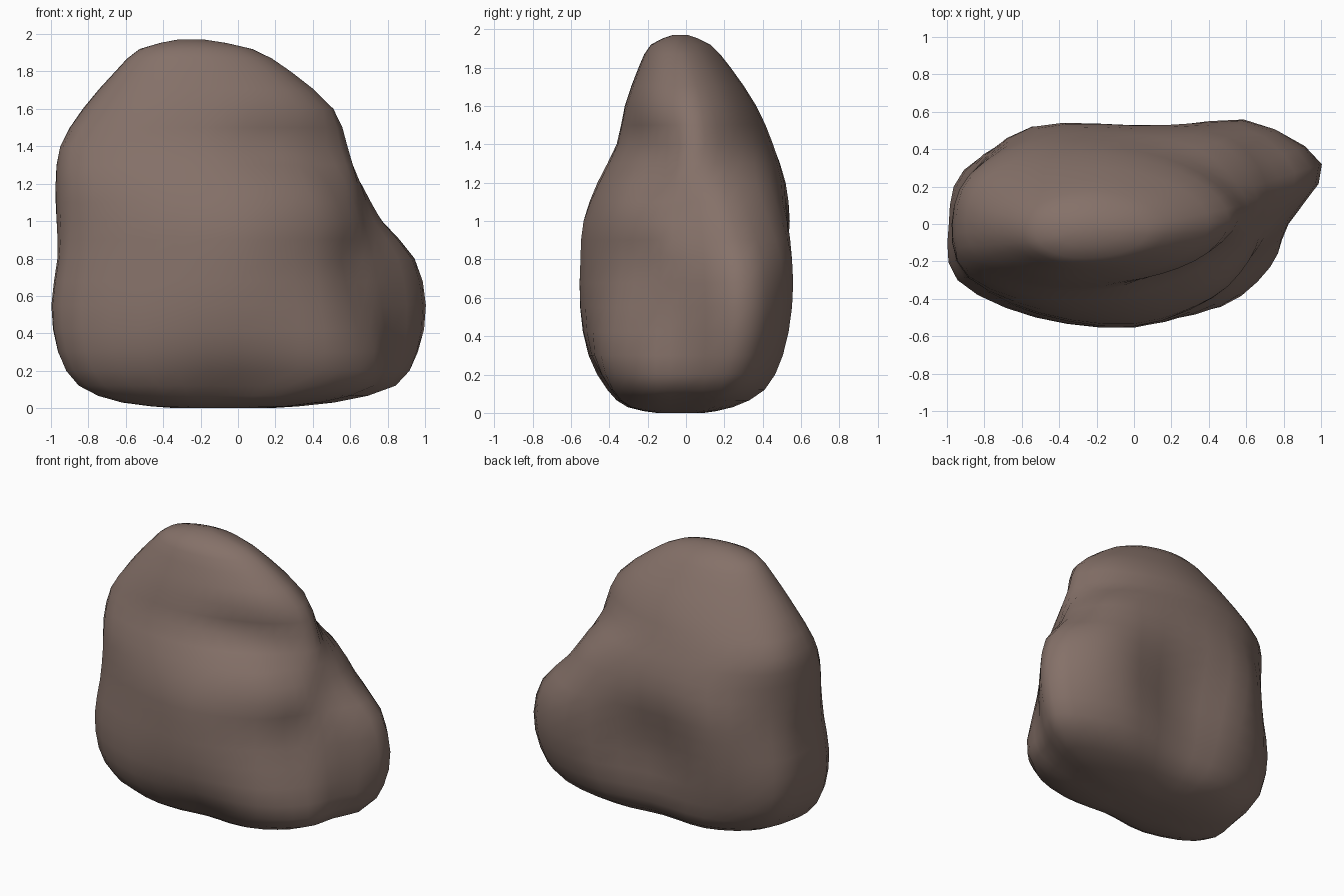
import bpy, bmesh, math
from mathutils import Vector

if "Cube" in bpy.data.objects:
    bpy.data.objects.remove(bpy.data.objects["Cube"])

# Horizontal outlines: 12 radii every 30 degrees from +x, y squashed by 0.55
crown = [.66, .63, .61, .63, .65, .67, .68, .70, .67, .61, .60, .63]
foot = [.76, .96, .86, .68, .81, .83, .83, .94, .86, .68, .80, .79]

# Each level: height, centre x, centre y, outline, scale
levels = [
    (0.00, -.08, -.03, foot, .30),
    (0.03, -.05, -.03, foot, .67),
    (0.12, 0, 0, foot, 1),
    (0.30, 0, 0, [.82, 1.11, 1.06, .80, .93, 1.00, .95, 1.06, 1.02, .91, .93, .84], 1),
    (0.55, 0, 0, [.82, 1.16, 1.16, .80, 1.02, 1.05, .99, 1.09, 1.05, 1.0, .89, .77], 1),
    (0.80, 0, 0, [.78, 1.09, 1.16, .88, 1.08, 1.02, .96, 1.05, 1.02, 1.0, .83, .70], 1),
    (1.00, 0, 0, [.69, .89, 1.05, .96, 1.09, 1.00, .97, 1.03, 1.00, .97, .83, .71], 1),
    (1.20, 0, 0, [.64, .74, .91, .93, 1.03, 1.00, .975, 1.02, .92, .82, .71, .61], 1),
    (1.40, -.18, .03, [.765, .74, .75, .77, .80, .80, .77, .82, .77, .70, .62, .66], 1),
    (1.60, -.15, .02, crown, 1),
    (1.80, -.18, -.01, crown, .70),
    (1.92, -.22, -.03, crown, .45),
    (1.97, -.25, -.03, crown, .11),
]


def spline(a, b, c, d, t):
    return b + 0.5 * t * (c - a + t * (2 * a - 5 * b + 4 * c - d + t * (3 * (b - c) + d - a)))


def ring(level):
    z, cx, cy, radii, s = level
    pts = [Vector((cx + s * r * math.cos(i * math.pi / 6),
                   cy + .55 * s * r * math.sin(i * math.pi / 6), z))
           for i, r in enumerate(radii)]
    return [spline(pts[i - 1], pts[i], pts[(i + 1) % 12], pts[(i + 2) % 12], t / 3)
            for i in range(12) for t in range(3)]


# Blend the outlines vertically into a smooth skin
rings = [ring(l) for l in levels]
rows = []
last = len(rings) - 1
for k in range(last):
    quad = [rings[max(0, min(last, k + o))] for o in (-1, 0, 1, 2)]
    for t in (0, .5):
        rows.append([spline(*p, t) for p in zip(*quad)])
rows.append(rings[-1])

bm = bmesh.new()
grid = [[bm.verts.new(p) for p in row] for row in rows]
for lo, hi in zip(grid, grid[1:]):
    n = len(lo)
    for i in range(n):
        j = (i + 1) % n
        bm.faces.new((lo[i], lo[j], hi[j], hi[i]))
bm.faces.new(grid[-1])
bm.faces.new(grid[0][::-1])
low = min(v.co.z for v in bm.verts)
for v in bm.verts:
    v.co.z -= low
for f in bm.faces:
    f.smooth = True

# Boulder object and its brown stone colour
mesh = bpy.data.meshes.new("boulder")
bm.to_mesh(mesh)
bm.free()
boulder = bpy.data.objects.new("boulder", mesh)
bpy.context.collection.objects.link(boulder)
stone = bpy.data.materials.new("brown_stone")
stone.diffuse_color = (0.235, 0.165, 0.14, 1)
stone.use_nodes = True
stone.node_tree.nodes["Principled BSDF"].inputs["Base Color"].default_value = stone.diffuse_color
mesh.materials.append(stone)
